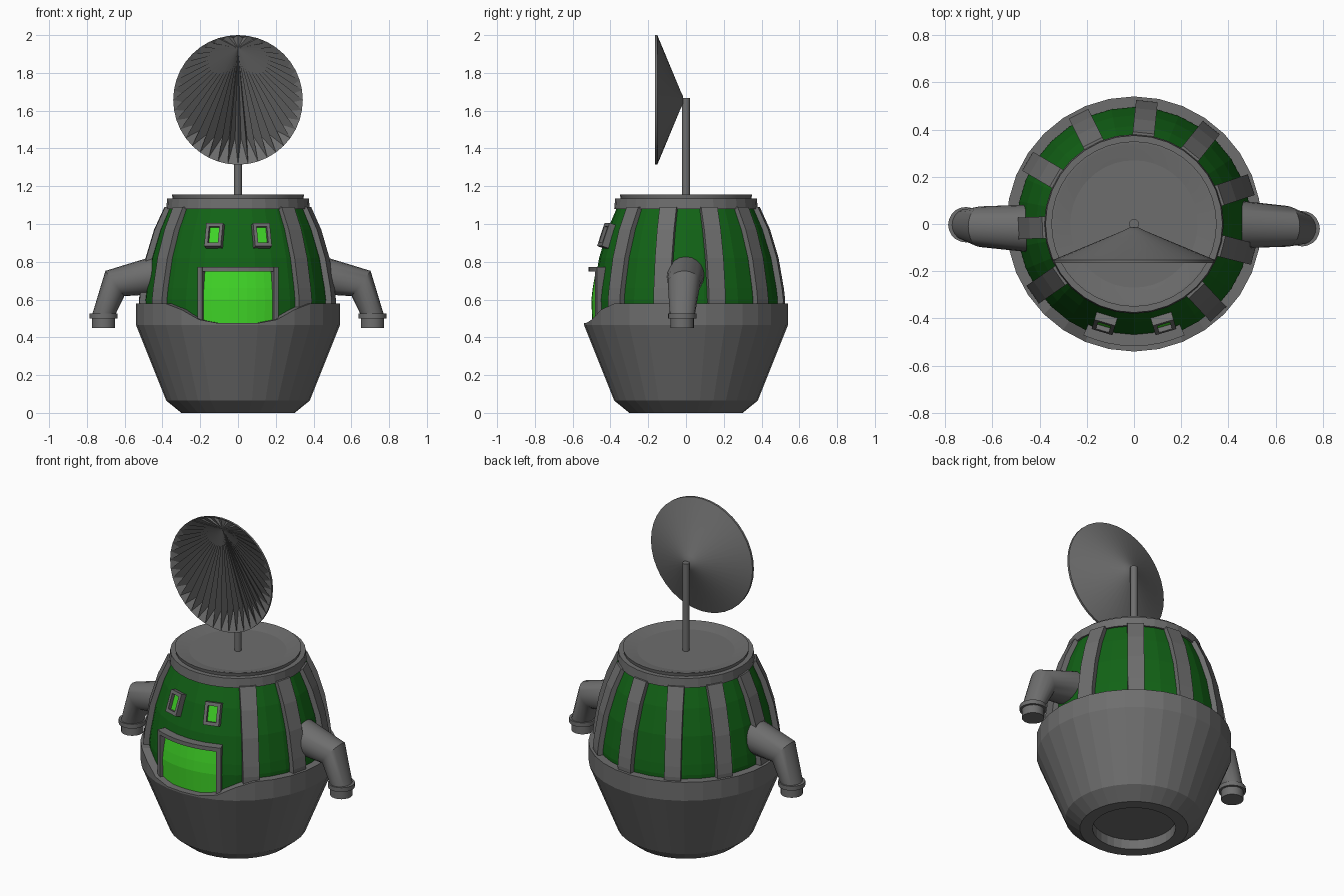
import bpy, bmesh, math
from mathutils import Vector

if "Cube" in bpy.data.objects:
    bpy.data.objects.remove(bpy.data.objects["Cube"])


def material(name, r, g, b):
    m = bpy.data.materials.new(name)
    m.diffuse_color = (r, g, b, 1)
    m.use_nodes = True
    m.node_tree.nodes["Principled BSDF"].inputs["Base Color"].default_value = m.diffuse_color
    return m


GREY = material("grey metal", 0.155, 0.155, 0.155)
DARK = material("dark green panel", 0.006, 0.125, 0.008)
BRIGHT = material("bright green glass", 0.05, 0.66, 0.02)


def make(name, verts, faces, mat, fix=True, smooth=None):
    me = bpy.data.meshes.new(name)
    me.from_pydata([tuple(v) for v in verts], [], faces)
    if fix:
        bm = bmesh.new()
        bm.from_mesh(me)
        bmesh.ops.remove_doubles(bm, verts=bm.verts, dist=1e-5)
        bmesh.ops.recalc_face_normals(bm, faces=bm.faces)
        bm.to_mesh(me)
        bm.free()
    me.materials.append(mat)
    ob = bpy.data.objects.new(name, me)
    bpy.context.collection.objects.link(ob)
    if smooth:
        bpy.ops.object.select_all(action='DESELECT')
        ob.select_set(True)
        bpy.context.view_layer.objects.active = ob
        bpy.ops.object.shade_smooth_by_angle(angle=math.radians(smooth))
    return ob


def skin(name, rings, mat, caps=True, smooth=None):
    """Join equal closed rings of points into one surface."""
    n = len(rings[0])
    verts = [p for r in rings for p in r]
    faces = [(i * n + j, i * n + (j + 1) % n, (i + 1) * n + (j + 1) % n, (i + 1) * n + j)
             for i in range(len(rings) - 1) for j in range(n)]
    if caps:
        faces += [tuple(range(n))[::-1], tuple(range(len(verts) - n, len(verts)))]
    return make(name, verts, faces, mat, smooth=smooth)


def polar(r, a, z):
    """Point at angle a (degrees, -90 is the front)."""
    a = math.radians(a)
    return Vector((r * math.cos(a), r * math.sin(a), z))


def lathe(name, profile, mat, n=32, smooth=None):
    return skin(name, [[polar(r, 360 * j / n, z) for j in range(n)] for r, z in profile],
                mat, smooth=smooth)


BODY = [(0.49, 0.47), (0.495, 0.60), (0.488, 0.66), (0.46, 0.82), (0.415, 0.97), (0.36, 1.10)]


def body_r(z):
    for (r0, z0), (r1, z1) in zip(BODY, BODY[1:]):
        if z0 <= z <= z1:
            return r0 + (r1 - r0) * (z - z0) / (z1 - z0)
    return BODY[-1][0]


# Lower bowl: the rim dips at the front
def rim_z(a):
    d = abs((a + 90 + 180) % 360 - 180)
    t = min(max((d - 14) / 31, 0), 1)
    return 0.475 + 0.103 * t * t * (3 - 2 * t)


N = 32
bowl = [[polar(r, 360 * j / N, z) for j in range(N)] for r, z in
        [(0.23, 0.06), (0.23, 0), (0.30, 0), (0.38, 0.065), (0.54, 0.465)]]
bowl += [[polar(r, 360 * j / N, rim_z(360 * j / N)) for j in range(N)] for r in (0.54, 0.43)]
skin("lower_bowl", bowl, GREY)

# Green upper body
lathe("upper_body", BODY, DARK)

# Vertical ribs, two left out at the front for the doorway
for k in range(11):
    a = 84 + k * 360 / 11
    if k in (5, 6):
        continue
    out, t = polar(1, a, 0), polar(0.046, a + 90, 0)
    rings = []
    for r, z in BODY:
        up = Vector((0, 0, min(z, 1.09)))
        rings.append([out * (r - 0.03) - t + up, out * (r + 0.028) - t + up,
                      out * (r + 0.028) + t + up, out * (r - 0.03) + t + up])
    skin(f"rib_{k}", rings, GREY)

# Collar, hollow lid, pedestal and mast
lathe("collar", [(0.34, 1.08), (0.38, 1.08), (0.375, 1.135), (0.33, 1.135)], GREY, 32)
lathe("lid", [(0.345, 1.13), (0.35, 1.155), (0.338, 1.155), (0.15, 1.10), (0.02, 1.085)],
      GREY, 40, smooth=30)
lathe("pedestal", [(0.092, 1.08), (0.092, 1.112), (0.06, 1.112), (0.06, 1.135), (0.02, 1.135)],
      GREY, 24, smooth=30)
lathe("mast", [(0.021, 1.08), (0.021, 1.668)], GREY, 16, smooth=30)

# Dish: back cone and rim
CZ, M = 1.657, 40


def dish_point(r, j, y):
    a = 2 * math.pi * j / M
    return Vector((r * math.sin(a), y, CZ - r * math.cos(a)))


back = [[dish_point(r, j, y) for j in range(M)] for r, y in
        [(0.343, -0.165), (0.343, -0.152), (0.045, -0.028), (0.02, -0.015)]]
skin("dish_back", back + [[Vector((0, -0.015, CZ))] * M], GREY, caps=False, smooth=30)

# Dish: pleated front, folding towards a point near the top
verts = [Vector((0, -0.150, 1.93))]
verts += [dish_point(0.343, j, -0.165) for j in range(M)]
for j in range(M):
    f = 0.77 - 0.19 * math.cos(2 * math.pi * (j + 0.5) / M)
    verts.append(dish_point(0.343 * f, j + 0.5, -0.156 + 0.125 * (1 - f)))
faces = []
for j in range(M):
    k, v = (j + 1) % M, 1 + M + j
    faces += [(1 + j, 1 + k, v), (0, 1 + j, v), (0, v, 1 + k)]
# wind every face towards the front
faces = [f if (verts[f[1]] - verts[f[0]]).cross(verts[f[2]] - verts[f[0]]).y < 0 else f[::-1]
         for f in faces]
make("dish_front", verts, faces, GREY, fix=False)


# Curved slab on the body between two angles and two heights
def slab(name, a0, a1, z0, z1, r_in, r_out, mat, steps=8):
    rings = []
    for i in range(steps + 1):
        a = -90 + a0 + (a1 - a0) * i / steps
        ring = [polar(r_in(z0), a, z0)]
        zs = [z0] + [z for _, z in BODY if z0 < z < z1] + [z1]
        ring += [polar(r_out(z), a, z) for z in zs]
        ring += [polar(r_in(z), a, z) for z in reversed(zs[1:])]
        rings.append(ring)
    skin(name, rings, mat)


# Doorway
slab("door", -22, 22, 0.475, 0.752, lambda z: body_r(z) - 0.02,
     lambda z: body_r(z) + 0.006, BRIGHT)
for name, a0, a1, z0, z1 in [("door_post_left", -24.5, -21.5, 0.475, 0.77),
                             ("door_post_right", 21.5, 24.5, 0.475, 0.77),
                             ("door_lintel", -24.5, 24.5, 0.748, 0.772)]:
    slab(name, a0, a1, z0, z1, lambda z: 0.44, lambda z: 0.517, GREY)


# Windows: four bars round a bright pane, leaning with the body
def block(name, c, axes, size, mat):
    ring = [(-1, -1), (1, -1), (1, 1), (-1, 1)]
    t, u, n = [a * s / 2 for a, s in zip(axes, size)]
    skin(name, [[c + t * i + u * j + n * k for i, j in ring] for k in (-1, 1)], mat)


for side, label in ((-1, "left"), (1, "right")):
    a = -90 + side * 16.5
    c = polar(body_r(0.937) + 0.008, a, 0.937)
    t = polar(1, a + 90, 0)
    u = (polar(-0.34, a, 0) + Vector((0, 0, 1))).normalized()
    axes = (t, u, t.cross(u))
    block(f"window_pane_{label}", c, axes, (0.07, 0.11, 0.008), BRIGHT)
    for s in (-1, 1):
        block(f"window_side_{label}", c + t * s * 0.037, axes, (0.018, 0.128, 0.05), GREY)
        block(f"window_bar_{label}", c + u * s * 0.055, axes, (0.09, 0.02, 0.05), GREY)

# Arms: shoulder, mitred elbow, wrist, cuff and hand
for side, label, y0, y1 in ((-1, "left", -0.02, -0.003), (1, "right", 0.0, -0.02)):
    def ring(x, z, y, half_x, half_z, half_y, n=20):
        return [Vector((side * (x + half_x * math.cos(b)), y + half_y * math.sin(b),
                        z + half_z * math.cos(b)))
                for b in (2 * math.pi * i / n for i in range(n))]

    skin(f"arm_{label}", [ring(0.40, 0.735, y0, 0.02, 0.103, 0.104),
                          ring(0.652, 0.685, (y0 + y1) / 2, 0.05, 0.067, 0.086),
                          ring(0.712, 0.515, y1, 0.064, -0.008, 0.066)], GREY, smooth=30)
    rings = [ring(0.712, z, y1, r, 0, r) for r, z in
             [(0.062, 0.45), (0.062, 0.50), (0.075, 0.50), (0.075, 0.526), (0.06, 0.526)]]
    skin(f"hand_{label}", rings, GREY, smooth=30)
